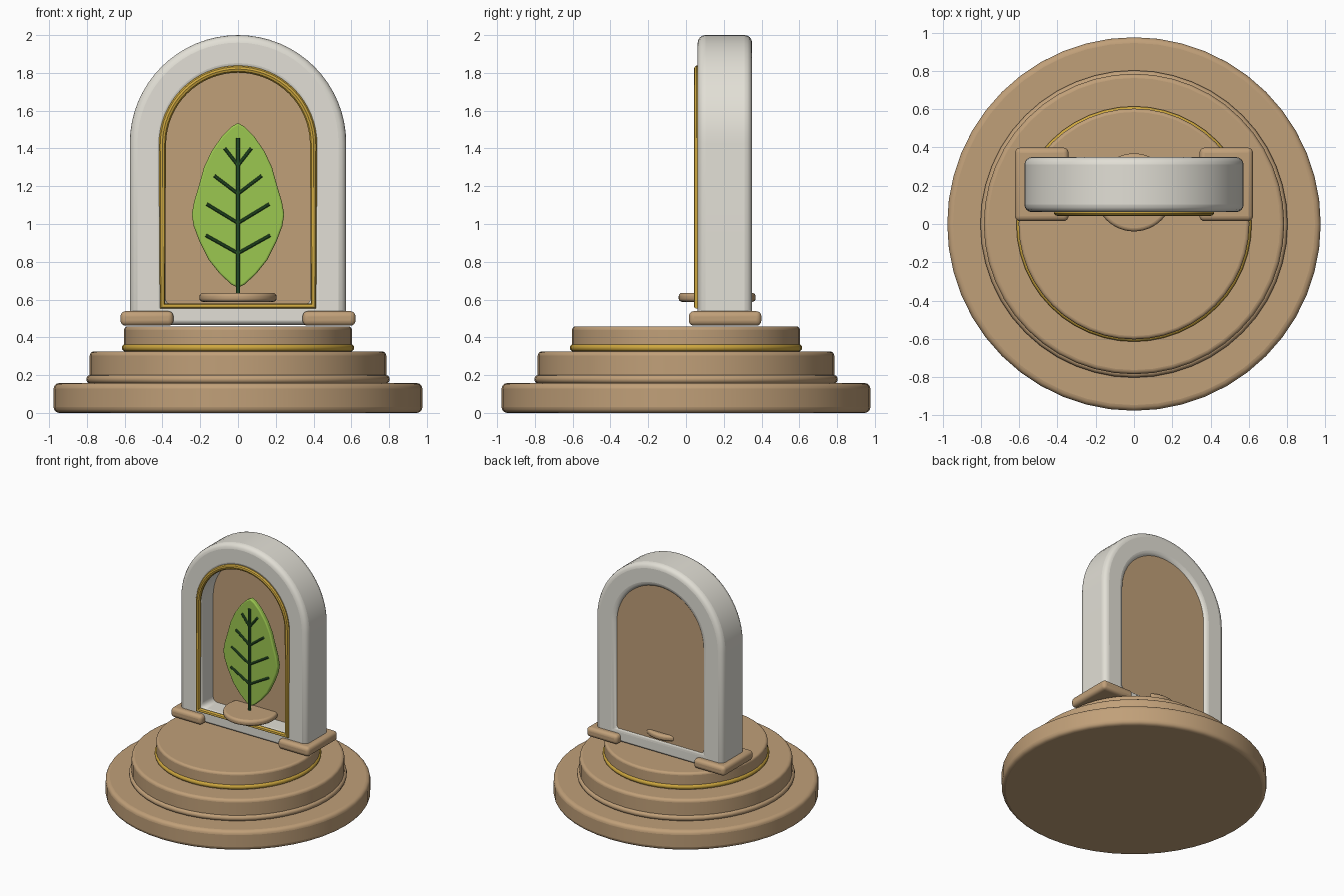
import bpy
import bmesh
from math import sin, cos, pi
from mathutils import Vector

cube = bpy.data.objects.get("Cube")
if cube:
    bpy.data.objects.remove(cube, do_unlink=True)


def material(name, rgb):
    m = bpy.data.materials.new(name)
    m.use_nodes = True
    m.diffuse_color = (*rgb, 1)
    m.node_tree.nodes["Principled BSDF"].inputs["Base Color"].default_value = (*rgb, 1)
    return m


WOOD = material("warm wood", (0.53, 0.35, 0.19))
STONE = material("ivory", (0.76, 0.74, 0.67))
GOLD = material("gold", (0.62, 0.39, 0.05))
LEAF = material("leaf green", (0.33, 0.57, 0.08))
VEIN = material("dark green", (0.03, 0.12, 0.03))


def finish(obj, name, mat, bevel=0, segments=4):
    obj.name = name
    obj.data.materials.append(mat)
    bpy.ops.object.select_all(action="DESELECT")
    obj.select_set(True)
    bpy.context.view_layer.objects.active = obj
    if bevel:
        mod = obj.modifiers.new("rounding", "BEVEL")
        mod.width = bevel
        mod.segments = segments
        mod.limit_method = "ANGLE"
        mod.angle_limit = 0.7
    bpy.ops.object.shade_smooth_by_angle(angle=0.6)
    return obj


def disc(name, r, z0, z1, mat, bevel, y=0):
    bpy.ops.mesh.primitive_cylinder_add(vertices=48, radius=r, depth=z1 - z0,
                                        location=(0, y, (z0 + z1) / 2))
    return finish(bpy.context.object, name, mat, bevel)


def ring(name, r, thick, z, mat):
    bpy.ops.mesh.primitive_torus_add(major_radius=r, minor_radius=thick, major_segments=48,
                                     minor_segments=12, location=(0, 0, z))
    return finish(bpy.context.object, name, mat)


def rod(name, a, b, r, mat):
    a, b = Vector(a), Vector(b)
    bpy.ops.mesh.primitive_cylinder_add(vertices=10, radius=r, depth=(b - a).length,
                                        location=(a + b) / 2)
    obj = bpy.context.object
    obj.rotation_euler = (b - a).to_track_quat("Z", "Y").to_euler()
    return finish(obj, name, mat)


def arch(r, centre, bottom, n=32):
    """Outline of a round-topped doorway as (x, z) points."""
    arc = [(r * cos(pi * i / n), centre + r * sin(pi * i / n)) for i in range(n + 1)]
    return arc + [(-r, bottom), (r, bottom)]


def extrude(name, outline, y0, y1, mat, bevel=0, hole=None):
    """Solid from an (x, z) outline, optionally with a matching hole."""
    bm = bmesh.new()
    n = len(outline)

    def loop(points, y):
        return [bm.verts.new((x, y, z)) for x, z in points]

    front, back = loop(outline, y0), loop(outline, y1)
    bands = [(front, back)]
    if hole:
        hole_front, hole_back = loop(hole, y0), loop(hole, y1)
        bands += [(back, hole_back), (hole_back, hole_front), (hole_front, front)]
    else:
        bm.faces.new(front)
        bm.faces.new(back)
    for a, b in bands:
        for i in range(n):
            j = (i + 1) % n
            bm.faces.new((a[i], a[j], b[j], b[i]))
    bmesh.ops.recalc_face_normals(bm, faces=bm.faces)
    mesh = bpy.data.meshes.new(name)
    bm.to_mesh(mesh)
    bm.free()
    obj = bpy.data.objects.new(name, mesh)
    bpy.context.collection.objects.link(obj)
    return finish(obj, name, mat, bevel)


# Stepped round plinth
disc("base_disc", 0.976, 0, 0.158, WOOD, 0.03)
disc("middle_disc", 0.785, 0.14, 0.325, WOOD, 0.022)
disc("top_disc", 0.603, 0.3, 0.458, WOOD, 0.018)
ring("middle_ring", 0.78, 0.023, 0.178, WOOD)
ring("gold_ring", 0.595, 0.02, 0.345, GOLD)

# Arched frame with recessed panel
extrude("arch_frame", arch(0.573, 1.427, 0.465), 0.062, 0.35, STONE, 0.04,
        hole=arch(0.385, 1.427, 0.572))
extrude("back_panel", arch(0.4, 1.427, 0.555), 0.23, 0.33, WOOD)

# Gold trim tube around the opening
curve = bpy.data.curves.new("gold_trim", "CURVE")
curve.dimensions = "3D"
curve.bevel_depth = 0.02
curve.bevel_resolution = 3
path = arch(0.4, 1.42, 0.565)
spline = curve.splines.new("POLY")
spline.points.add(len(path) - 1)
for point, (x, z) in zip(spline.points, path):
    point.co = (x, 0.062, z, 1)
spline.use_cyclic_u = True
trim = bpy.data.objects.new("gold_trim", curve)
bpy.context.collection.objects.link(trim)
bpy.ops.object.select_all(action="DESELECT")
trim.select_set(True)
bpy.context.view_layer.objects.active = trim
bpy.ops.object.convert(target="MESH")
finish(bpy.context.object, "gold_trim", GOLD)

# Feet under the frame
for side, label in ((1, "left"), (-1, "right")):
    bpy.ops.mesh.primitive_cube_add(size=1, location=(side * 0.482, 0.207, 0.5))
    foot = bpy.context.object
    foot.scale = (0.28, 0.384, 0.077)
    bpy.ops.object.transform_apply(location=False, rotation=False, scale=True)
    finish(foot, label + "_foot", WOOD, 0.027)

# Small dish holding the leaf
disc("dish", 0.204, 0.588, 0.635, WOOD, 0.018, y=0.165)

# Leaf blade
half = [(0.035, 0.68), (0.095, 0.735), (0.155, 0.81), (0.205, 0.91), (0.235, 0.99),
        (0.245, 1.05), (0.232, 1.12), (0.205, 1.21), (0.18, 1.3), (0.14, 1.385),
        (0.085, 1.465), (0.035, 1.515)]
blade = [(0, 0.662)] + half + [(0, 1.535)] + [(-x, z) for x, z in reversed(half)]
extrude("leaf_blade", blade, 0.155, 0.195, LEAF, 0.01)

# Stem and paired veins
rod("leaf_stem", (0, 0.15, 0.61), (0, 0.15, 1.455), 0.012, VEIN)
for i, (z, reach, rise) in enumerate(((0.845, 0.17, 0.095), (1.005, 0.165, 0.1),
                                      (1.16, 0.125, 0.095), (1.31, 0.07, 0.09))):
    for side, label in ((1, "left"), (-1, "right")):
        rod(f"{label}_vein_{i + 1}", (0, 0.15, z), (side * reach, 0.15, z + rise), 0.009, VEIN)
